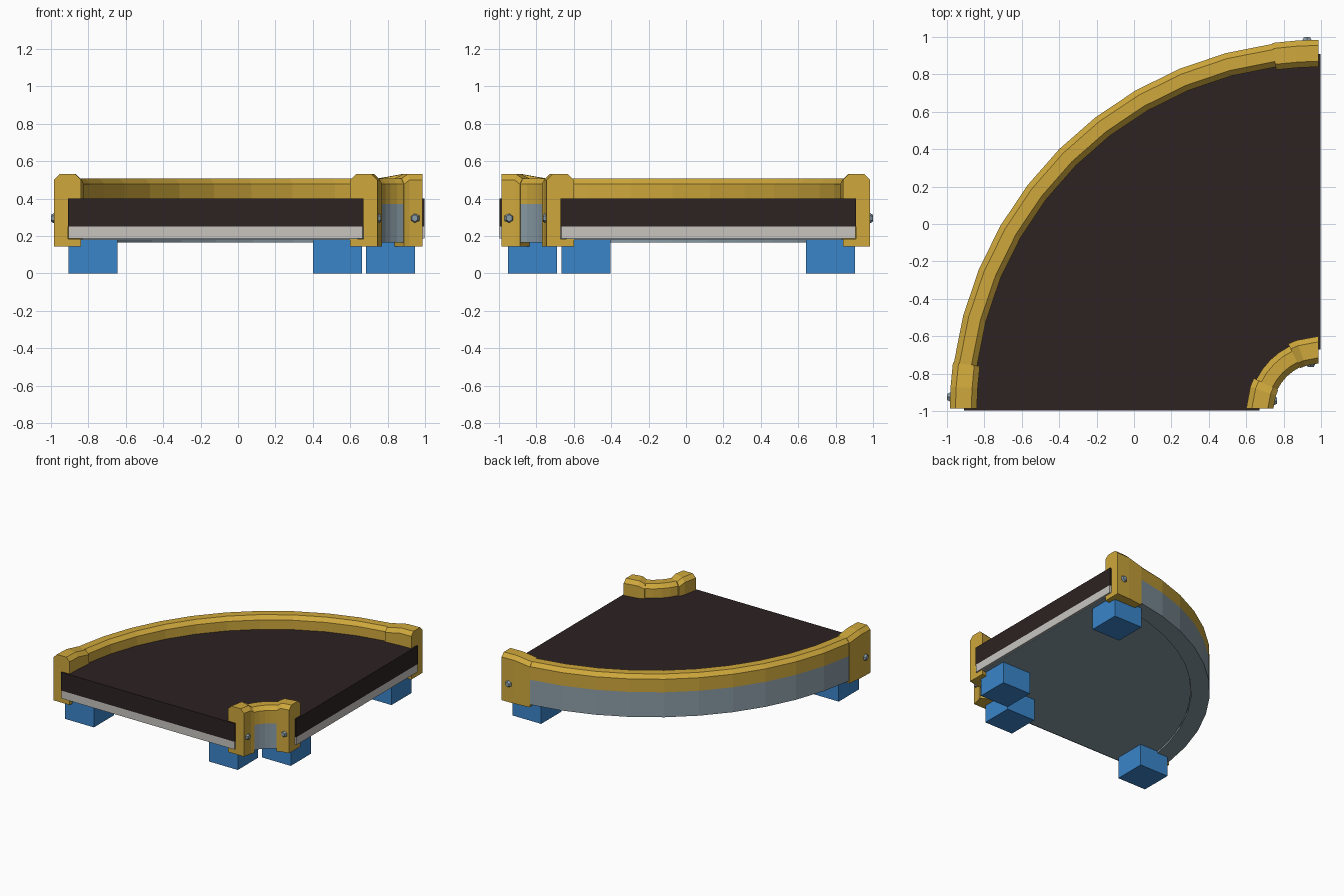
import bpy, bmesh
from math import sin, cos, radians
from mathutils import Matrix, Vector

cube = bpy.data.objects.get("Cube")
if cube:
    bpy.data.objects.remove(cube, do_unlink=True)


def material(name, rgb):
    m = bpy.data.materials.new(name)
    m.use_nodes = True
    m.diffuse_color = (*rgb, 1)
    m.node_tree.nodes["Principled BSDF"].inputs["Base Color"].default_value = (*rgb, 1)
    return m


YELLOW = material("yellow paint", (0.62, 0.39, 0.045))
STEEL = material("blue grey steel", (0.26, 0.34, 0.39))
RUBBER = material("dark rubber", (0.026, 0.016, 0.016))
LIGHT = material("light grey bed", (0.58, 0.56, 0.53))
BLUE = material("blue paint", (0.042, 0.235, 0.59))


def finish(name, bm, *mats):
    bmesh.ops.recalc_face_normals(bm, faces=bm.faces[:])
    mesh = bpy.data.meshes.new(name)
    bm.to_mesh(mesh)
    bm.free()
    for m in mats:
        mesh.materials.append(m)
    ob = bpy.data.objects.new(name, mesh)
    bpy.context.collection.objects.link(ob)
    return ob


def polar(r, deg, z, inset):
    """Point on the quarter turn, whose centre is the corner at +x, -y."""
    a = radians(deg)
    return Vector((1 - max(r * sin(a), inset), -1 + max(r * cos(a), inset), z))


# Flat quarter ring with a given height range
def sector(name, r0, r1, z0, z1, inset, mat, steps=24):
    bm = bmesh.new()
    rings = []
    for i in range(steps + 1):
        a = 90 * i / steps
        rings.append([bm.verts.new(polar(r, a, z, inset))
                      for r, z in ((r0, z0), (r1, z0), (r1, z1), (r0, z1))])
    for p, q in zip(rings, rings[1:]):
        for k in range(4):
            n = (k + 1) % 4
            bm.faces.new((p[k], p[n], q[n], q[k]))
    bm.faces.new(rings[0])
    bm.faces.new(rings[-1])
    return finish(name, bm, mat)


# C-shaped guide rail profile as depth from its outside face, and height
def rail_profile(top, cap):
    face, lip, base = (0, 0.145, 0.145) if cap else (0.005, 0.13, 0.165)
    return [(face, base), (face, 0.37), (face, top - 0.03), (face + 0.03, top),
            (lip - 0.03, top), (lip, top - 0.03), (lip, 0.395), (0.075, 0.395),
            (0.075, 0.185), (0.145, 0.185), (0.145, base)]


# Rail swept round the turn, with a taller yellow cap at both ends
def rail(name, radius, sign, cap, flat, steps):
    half = [(0, 0.53, True), (flat, 0.53, True), (cap, 0.507, True), (cap, 0.507, False)]
    mid = [(cap + (90 - 2 * cap) * i / steps, 0.507, False) for i in range(1, steps)]
    sections = half + mid + [(90 - a, t, c) for a, t, c in reversed(half)]
    bm = bmesh.new()
    rings = [[bm.verts.new(polar(radius + sign * d, a, z, 0.013))
              for d, z in rail_profile(t, c)] for a, t, c in sections]
    count = len(rings[0])
    for i, (p, q) in enumerate(zip(rings, rings[1:])):
        plain = not sections[i][2] and not sections[i + 1][2]
        for k in range(count):
            n = (k + 1) % count
            f = bm.faces.new((p[k], p[n], q[n], q[k]))
            # Steel skirt below the yellow top, between the caps
            if plain and (k == 0 or k >= 8):
                f.material_index = 1
    bm.faces.new(rings[0])
    bm.faces.new(rings[-1])
    return finish(name, bm, YELLOW, STEEL)


rail("outer_rail", 1.985, -1, 7.5, 3.75, 10)
rail("inner_rail", 0.255, 1, 26, 19, 4)

# Belt, its bed and the underside plate
sector("belt", 0.33, 1.91, 0.25, 0.40, 0.002, RUBBER)
sector("belt_bed", 0.335, 1.905, 0.186, 0.25, 0.002, LIGHT)
sector("underside_plate", 0.36, 1.835, 0.179, 0.186, 0.015, STEEL)


# Square feet
def foot(name, x, y):
    bm = bmesh.new()
    bmesh.ops.create_cube(bm, size=1, matrix=Matrix.Translation((x, y, 0.0925))
                          @ Matrix.Diagonal((0.262, 0.262, 0.185, 1)))
    finish(name, bm, BLUE)


foot("outer_front_foot", -0.775, -0.82)
foot("inner_front_foot", 0.533, -0.82)
foot("inner_side_foot", 0.815, -0.535)
foot("outer_back_foot", 0.815, 0.773)


# Tapered hexagonal bolts, pointing along the given direction
def bolt(name, location, direction):
    bm = bmesh.new()
    turn = Vector(direction).to_track_quat('Z', 'Y').to_matrix().to_4x4()
    bmesh.ops.create_cone(bm, cap_ends=True, segments=6, radius1=0.036, radius2=0.018,
                          depth=0.03, matrix=Matrix.Translation(location) @ turn)
    finish(name, bm, STEEL)


bolt("outer_back_bolt", (0.925, 0.985, 0.295), (0, 1, 0))
bolt("outer_front_bolt", (-0.985, -0.925, 0.295), (-1, 0, 0))
bolt("inner_side_bolt", (0.945, -0.75, 0.295), (0, -1, 0))
bolt("inner_front_bolt", (0.75, -0.945, 0.295), (1, 0, 0))
